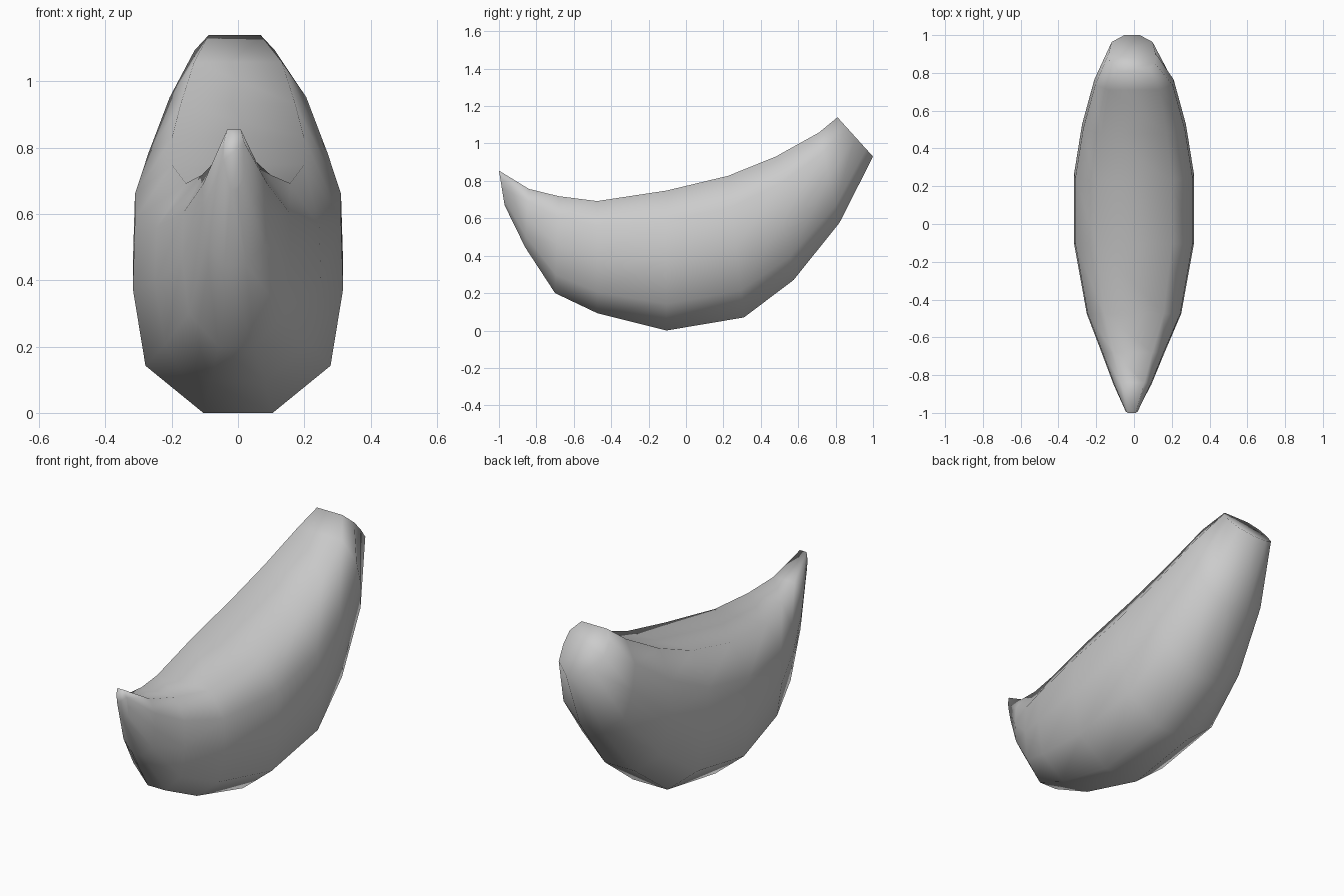
import bpy, bmesh

if "Cube" in bpy.data.objects:
    bpy.data.objects.remove(bpy.data.objects["Cube"])

# Half cross-section: (width fraction, height fraction), bottom to top
HALF = [(0.33, 0), (0.88, 0.19), (1, 0.5), (0.98, 0.78), (0.63, 1)]
SECTION = HALF + [(-w, h) for w, h in reversed(HALF)]

# Rings along the curved body: bottom y, bottom z, top y, top z, half width, x shift
RINGS = [
    (-0.97, 0.67, -1.0, 0.855, 0.032, -0.012),
    (-0.86, 0.445, -0.84, 0.757, 0.10, -0.008),
    (-0.70, 0.20, -0.68, 0.718, 0.163, -0.005),
    (-0.475, 0.093, -0.475, 0.692, 0.25, 0),
    (-0.105, 0.0, -0.105, 0.748, 0.317, 0),
    (0.31, 0.07, 0.225, 0.827, 0.317, 0),
    (0.575, 0.27, 0.48, 0.93, 0.275, 0),
    (0.82, 0.575, 0.71, 1.058, 0.21, 0),
    (1.0, 0.93, 0.81, 1.14, 0.123, -0.01),
]

# Lofted curved body with closed ends
bm = bmesh.new()
rings = []
for y0, z0, y1, z1, hw, dx in RINGS:
    rings.append([bm.verts.new((dx + w * hw, y0 + (y1 - y0) * h, z0 + (z1 - z0) * h))
                  for w, h in SECTION])
n = len(SECTION)
for a, b in zip(rings, rings[1:]):
    for i in range(n):
        j = (i + 1) % n
        bm.faces.new((a[i], a[j], b[j], b[i]))
bm.faces.new(rings[0])
bm.faces.new(rings[-1])
bmesh.ops.recalc_face_normals(bm, faces=bm.faces)
for f in bm.faces:
    f.smooth = True

mesh = bpy.data.meshes.new("curved_body")
bm.to_mesh(mesh)
bm.free()
body = bpy.data.objects.new("curved_body", mesh)
bpy.context.collection.objects.link(body)
